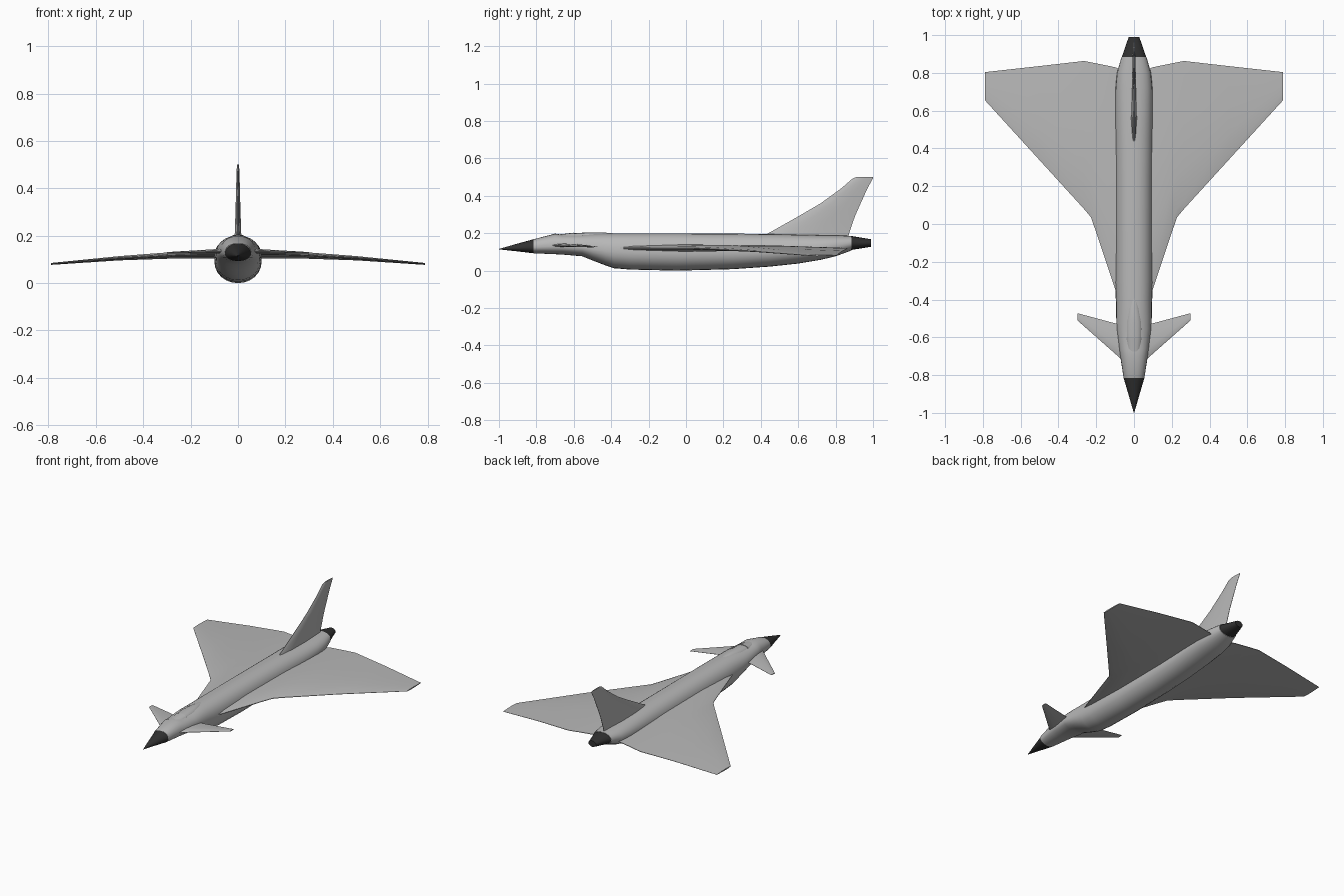
import bpy, bmesh, math

if "Cube" in bpy.data.objects:
    bpy.data.objects.remove(bpy.data.objects["Cube"])


def material(name, v):
    m = bpy.data.materials.new(name)
    m.diffuse_color = (v, v, v, 1)
    m.use_nodes = True
    m.node_tree.nodes["Principled BSDF"].inputs["Base Color"].default_value = m.diffuse_color
    return m


GREY = material("light_grey", 0.48)
DARK = material("dark_grey", 0.03)


def skin(name, rings, mat, angle=35, mirror=False):
    """Bridge equal-length closed rings of points, cap both ends."""
    bm = bmesh.new()
    rows = [[bm.verts.new(p) for p in ring] for ring in rings]
    n = len(rows[0])
    for a, b in zip(rows, rows[1:]):
        for i in range(n):
            j = (i + 1) % n
            bm.faces.new((a[i], a[j], b[j], b[i]))
    bm.faces.new(rows[0])
    bm.faces.new(rows[-1])
    bmesh.ops.recalc_face_normals(bm, faces=bm.faces)
    me = bpy.data.meshes.new(name)
    bm.to_mesh(me)
    bm.free()
    me.materials.append(mat)
    ob = bpy.data.objects.new(name, me)
    bpy.context.collection.objects.link(ob)
    bpy.ops.object.select_all(action='DESELECT')
    ob.select_set(True)
    bpy.context.view_layer.objects.active = ob
    bpy.ops.object.shade_smooth_by_angle(angle=math.radians(angle))
    if mirror:
        ob.modifiers.new("mirror", 'MIRROR')
    return ob


def body(name, sections, mat, n=24, power=2.3, angle=35):
    """Loft rounded sections given as (y, half width, bottom, widest z, top)."""
    rings = []
    for y, w, lo, mid, hi in sections:
        ring = []
        for i in range(n):
            t = 2 * math.pi * i / n
            c, s = math.cos(t), math.sin(t)
            e = 2 / power if s > 0 else 0.98
            x = math.copysign(abs(c) ** e, c) * w
            h = abs(s) ** e * ((hi - mid) if s > 0 else (lo - mid))
            ring.append((x, y, mid + h))
        rings.append(ring)
    return skin(name, rings, mat, angle)


# chord fraction, relative half thickness
FOIL = ((0, .12), (.06, .55), (.28, 1), (.6, .9), (1, .1))


def foil(name, stations, mat, upright=False, mirror=False):
    """Surface from stations (span, leading y, trailing y, offset, half thickness)."""
    rings = []
    for s, le, te, off, th in stations:
        up = [(le + (te - le) * f, off + th * t) for f, t in FOIL]
        down = [(le + (te - le) * f, off - th * t) for f, t in reversed(FOIL)]
        rings.append([(o, y, s) if upright else (s, y, o) for y, o in up + down])
    return skin(name, rings, mat, 30, mirror)


# Fuselage with chin bulge and dorsal line
body("fuselage", [
    (-.815, .055, .093, .125, .168),
    (-.70, .073, .088, .13, .198),
    (-.66, .079, .086, .13, .192),
    (-.555, .092, .077, .125, .194),
    (-.50, .094, .055, .115, .198),
    (-.43, .095, .028, .105, .20),
    (-.385, .097, .013, .10, .20),
    (-.30, .10, .006, .095, .20),
    (-.05, .10, .0, .092, .20),
    (.25, .10, .008, .095, .198),
    (.45, .10, .022, .10, .196),
    (.60, .10, .038, .11, .193),
    (.72, .098, .058, .12, .19),
    (.80, .09, .077, .13, .189),
    (.885, .066, .108, .145, .186)], GREY)

# Nose cone and exhaust
body("nose_cone", [(-1, .001, .114, .115, .116),
                   (-.90, .03, .103, .121, .145),
                   (-.815, .055, .093, .125, .168)], DARK, n=16, power=2)
body("exhaust", [(.88, .066, .11, .147, .186),
                 (.99, .028, .128, .148, .168)], DARK, n=16, power=2)

# Canopy and windscreen, low bumps on the spine
body("windscreen", [(-.685, .034, .165, .17, .193),
                    (-.60, .047, .165, .17, .203)], GREY, n=16)
body("canopy", [(-.60, .045, .165, .17, .2),
                (-.52, .046, .165, .17, .205),
                (-.44, .032, .165, .175, .204),
                (-.37, .006, .165, .18, .198)], GREY, n=16)

# Delta wings with forward strakes and drooping tips
foil("wings", [
    (.04, -.45, .805, .121, .019),
    (.10, -.345, .83, .121, .018),
    (.20, -.045, .85, .120, .016),
    (.228, .036, .856, .119, .015),
    (.265, .08, .863, .118, .014),
    (.50, .338, .836, .105, .009),
    (.79, .656, .804, .081, .004)], GREY, mirror=True)

# Foreplanes
foil("foreplanes", [
    (.03, -.75, -.51, .136, .010),
    (.085, -.70, -.53, .135, .009),
    (.30, -.51, -.472, .128, .003)], GREY, mirror=True)

# Tail fin
foil("tail_fin", [
    (.16, .38, .865, 0, .018),
    (.20, .44, .872, 0, .014),
    (.29, .60, .903, 0, .011),
    (.36, .72, .934, 0, .009),
    (.44, .83, .97, 0, .007),
    (.492, .89, .999, 0, .005),
    (.50, .91, 1.0, 0, .004)], GREY, upright=True)
